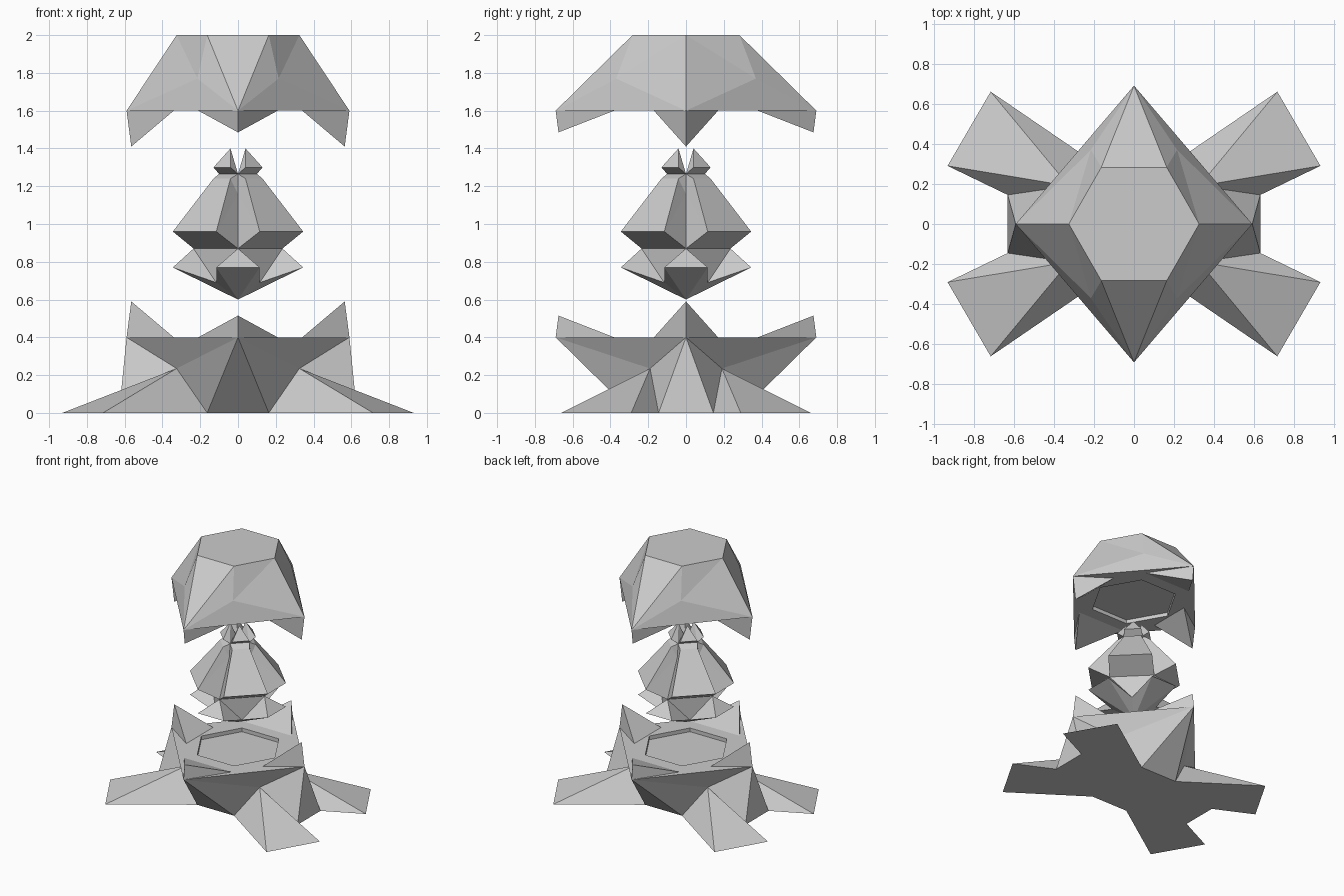
import bpy, bmesh

cube = bpy.data.objects.get("Cube")
if cube:
    bpy.data.objects.remove(cube)

stone = bpy.data.materials.new("light_grey")
stone.use_nodes = True
stone.diffuse_color = (0.6, 0.6, 0.6, 1)
stone.node_tree.nodes["Principled BSDF"].inputs["Base Color"].default_value = (0.6, 0.6, 0.6, 1)


def build(name, faces, flip=False):
    """Mirror the faces of one quadrant into all four and weld them."""
    bm = bmesh.new()
    for sx in (1, -1):
        for sy in (1, -1):
            for face in faces:
                bm.faces.new([bm.verts.new((x * sx, y * sy, 2 - z if flip else z))
                              for x, y, z in face])
    bmesh.ops.remove_doubles(bm, verts=bm.verts, dist=0.0005)
    bmesh.ops.dissolve_limit(bm, angle_limit=0.002, verts=bm.verts, edges=bm.edges)
    bmesh.ops.recalc_face_normals(bm, faces=bm.faces)
    mesh = bpy.data.meshes.new(name)
    bm.to_mesh(mesh)
    bm.free()
    mesh.materials.append(stone)
    bpy.context.collection.objects.link(bpy.data.objects.new(name, mesh))


def swap(p):
    return (p[1], p[0], p[2])


# Shared rim: diamond outline, four corner spikes and a shallow hexagonal recess
RIM, FLOOR = 0.4, 0.37
side, back = (0.59, 0, RIM), (0, 0.69, RIM)
side_foot, side_mid = (0.34, 0.17, RIM), (0.34, 0, RIM)
back_foot, back_mid = (0.21, 0.38, RIM), (0, 0.38, RIM)
side_tip, back_tip = (0.565, 0, 0.59), (0, 0.675, 0.515)


def hexagon(z):
    return [(0.325, 0, z), (0.163, 0.283, z), (0, 0.283, z)]


h, f = hexagon(RIM), hexagon(FLOOR)
rim = [
    (side, back, back_foot), (side, back_foot, side_foot),
    (side, side_tip, side_foot), (side_tip, side_foot, side_mid),
    (back, back_tip, back_foot), (back_tip, back_foot, back_mid),
    (side_mid, side_foot, h[1], h[0]), (side_foot, back_foot, h[1]),
    (back_foot, back_mid, h[2], h[1]),
    (h[0], h[1], f[1], f[0]), (h[1], h[2], f[2], f[1]),
    (f[0], f[1], f[2], (0, 0, FLOOR)),
]

# Base with four splayed legs
g = hexagon(0)
knee, side_ground = (0.325, 0.19, 0.235), (0.63, 0.145, 0)
toe_a, toe_b = (0.93, 0.29, 0), (0.715, 0.66, 0)
side_centre, origin = (0.63, 0, 0), (0, 0, 0)
build("base", rim + [
    (side, side_ground, side_centre), (side, knee, side_ground),
    (side, back, knee), (back, knee, g[1]), (back, g[1], g[2]),
    (knee, side_ground, toe_a), (knee, toe_a, toe_b), (knee, toe_b, g[1]),
    (origin, side_centre, side_ground, toe_a, toe_b, g[1], g[2]),
])

# Cap: the same rim upside down under a faceted dome
facet = (0.215, 0.37, 0.23)
build("cap", rim + [
    (g[0], g[1], facet), (side, g[0], facet), (side, back, facet),
    (back, g[1], facet), (back, g[1], g[2]), (origin, g[0], g[1], g[2]),
], flip=True)

# Floating crystal: lower petals on the axes, upper petals on the diagonals
bottom, crown = (0, 0, 0.6), (0, 0, 1.265)
waist, neck = (0.235, 0, 0.87), (0.1, 0, 1.265)
petal, petal_mid = (0.345, 0.115, 0.77), (0.345, 0, 0.77)
low_valley, high_valley = (0.115, 0.115, 0.69), (0.11, 0, 1.16)
shoulder, collar = (0.345, 0.115, 0.96), (0.13, 0.04, 1.24)
bud, bud_tip = (0.13, 0.04, 1.3), (0.04, 0.04, 1.4)
half = [
    (petal_mid, petal, bottom), (petal, low_valley, bottom),
    (petal_mid, petal, waist), (petal, low_valley, waist),
    (waist, shoulder, high_valley), (shoulder, collar, high_valley),
    (collar, neck, high_valley),
    (bud, bud_tip, neck), (bud_tip, neck, crown),
]
crystal = half + [[swap(p) for p in face] for face in half] + [
    (waist, swap(waist), low_valley),
    (waist, shoulder, swap(shoulder), swap(waist)),
    (shoulder, collar, swap(collar), swap(shoulder)),
    (collar, neck, swap(neck), swap(collar)),
    (neck, bud, swap(bud), swap(neck)),
    (bud, bud_tip, swap(bud)),
]
build("crystal", crystal)
